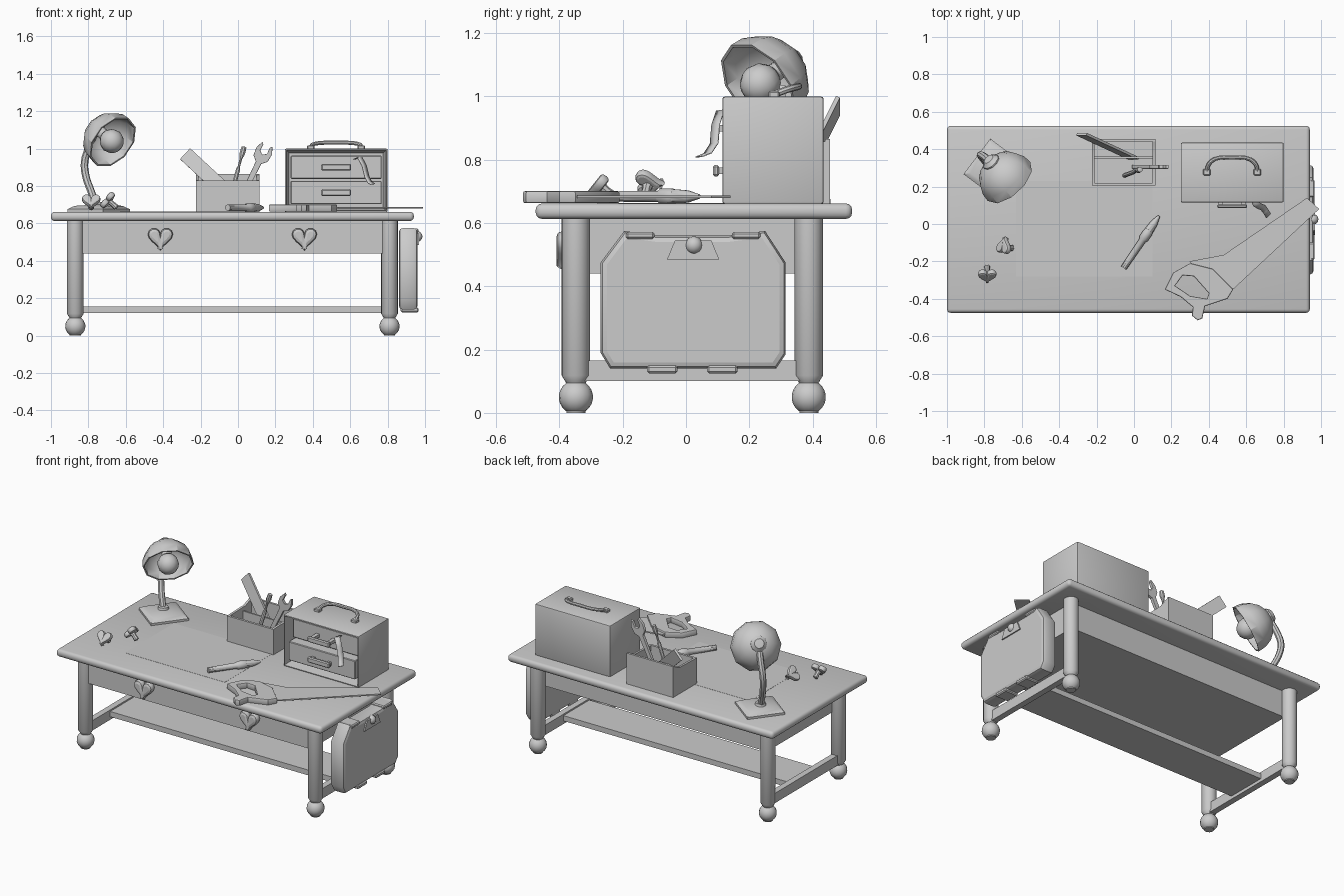
import bpy, bmesh, math
from mathutils import Vector, Matrix

if "Cube" in bpy.data.objects:
    bpy.data.objects.remove(bpy.data.objects["Cube"])

grey = bpy.data.materials.new("plain_grey")
grey.diffuse_color = (0.6, 0.6, 0.6, 1)
grey.use_nodes = True
grey.node_tree.nodes["Principled BSDF"].inputs["Base Color"].default_value = grey.diffuse_color


def finish(ob, smooth=True):
    ob.data.materials.clear()
    ob.data.materials.append(grey)
    if smooth:
        bpy.ops.object.select_all(action='DESELECT')
        ob.select_set(True)
        bpy.context.view_layer.objects.active = ob
        bpy.ops.object.shade_smooth_by_angle(angle=math.radians(35))
    return ob


def from_bm(name, bm, smooth=True):
    me = bpy.data.meshes.new(name)
    bmesh.ops.recalc_face_normals(bm, faces=bm.faces)
    bm.to_mesh(me)
    bm.free()
    ob = bpy.data.objects.new(name, me)
    bpy.context.collection.objects.link(ob)
    return finish(ob, smooth)


def from_curve(name, cu, mat=Matrix()):
    tmp = bpy.data.objects.new(name + "_curve", cu)
    bpy.context.collection.objects.link(tmp)
    me = bpy.data.meshes.new_from_object(tmp.evaluated_get(bpy.context.evaluated_depsgraph_get()))
    bpy.data.objects.remove(tmp)
    me.transform(mat)
    ob = bpy.data.objects.new(name, me)
    bpy.context.collection.objects.link(ob)
    return finish(ob)


def box(name, x, y, z, bevel=0, segs=1):
    bm = bmesh.new()
    bmesh.ops.create_cube(bm, size=1)
    for v in bm.verts:
        v.co = [r[0] + (c + 0.5) * (r[1] - r[0]) for r, c in zip((x, y, z), v.co)]
    if bevel:
        bmesh.ops.bevel(bm, geom=bm.edges[:], offset=bevel, segments=segs, affect='EDGES', profile=0.5)
    return from_bm(name, bm)


def aim(axis, at):
    """Matrix whose local z points along axis."""
    return Matrix.Translation(at) @ Vector(axis).to_track_quat('Z', 'Y').to_matrix().to_4x4()


def lathe(name, profile, mat, sides=16):
    """Spin (radius, height) points around local z."""
    bm = bmesh.new()
    vs = [bm.verts.new((r, 0, h)) for r, h in profile]
    es = [bm.edges.new(p) for p in zip(vs, vs[1:])]
    bmesh.ops.spin(bm, geom=vs + es, cent=(0, 0, 0), axis=(0, 0, 1), angle=2 * math.pi, steps=sides)
    bmesh.ops.remove_doubles(bm, verts=bm.verts[:], dist=0.0005)
    bm.transform(mat)
    return from_bm(name, bm)


def plate(name, loops, half, mat, bevel=0):
    """Extruded outline; extra loops become holes."""
    cu = bpy.data.curves.new(name, 'CURVE')
    cu.dimensions, cu.fill_mode = '2D', 'BOTH'
    cu.extrude, cu.bevel_depth, cu.bevel_resolution, cu.offset = half - bevel, bevel, 1, -bevel
    for pts in loops:
        sp = cu.splines.new('POLY')
        sp.points.add(len(pts) - 1)
        for p, (x, y) in zip(sp.points, pts):
            p.co = (x, y, 0, 1)
        sp.use_cyclic_u = True
    return from_curve(name, cu, mat)


def tube(name, pts, r):
    cu = bpy.data.curves.new(name, 'CURVE')
    cu.dimensions, cu.bevel_depth, cu.bevel_resolution, cu.use_fill_caps = '3D', r, 2, True
    cu.resolution_u = 4
    sp = cu.splines.new('BEZIER')
    sp.bezier_points.add(len(pts) - 1)
    for p, c in zip(sp.bezier_points, pts):
        p.co = c
        p.handle_left_type = p.handle_right_type = 'AUTO'
    return from_curve(name, cu)


def heart(name, w, half, mat, bevel):
    pts = []
    for i in range(24):
        t = 2 * math.pi * i / 24
        pts.append((w * 0.5 * math.sin(t) ** 3,
                    w / 32 * (13 * math.cos(t) - 5 * math.cos(2 * t) - 2 * math.cos(3 * t) - math.cos(4 * t))))
    return plate(name, [pts], half, mat, bevel)


def ball(r, z, n=8, a0=-90, a1=90):
    return [(max(r * math.cos(a), 0), z + r * math.sin(a))
            for a in (math.radians(a0 + (a1 - a0) * i / n) for i in range(n + 1))]


UPRIGHT = Matrix.Rotation(math.pi / 2, 4, 'X')             # outline in x,z
SIDE = Matrix(((0, 0, 1, 0), (1, 0, 0, 0), (0, 1, 0, 0), (0, 0, 0, 1)))  # outline in y,z
at = Matrix.Translation

# Table
box("table_top", (-1, 0.94), (-0.475, 0.525), (0.613, 0.662), 0.02, 3)
box("apron", (-0.85, 0.79), (-0.37, 0.37), (0.44, 0.615))
for x in (-0.87, 0.81):
    for y in (-0.348, 0.388):
        lathe("leg", ball(0.054, 0.05, 8, -68, 55) + [(0.034, 0.1), (0.045, 0.118), (0.045, 0.615), (0, 0.615)],
              at((x, y, 0)))
        lathe("foot_pad", [(0, 0), (0.03, 0), (0.03, 0.01)], at((x, y, 0)))
    box("side_rail", (x - 0.02, x + 0.02), (-0.33, 0.37), (0.1, 0.165))
box("foot_board", (-0.87, 0.81), (-0.12, 0.15), (0.12, 0.155))
for x in (-0.415, 0.355):
    heart("heart_knob", 0.135, 0.025, at((x, -0.385, 0.525)) @ UPRIGHT, 0.018)
box("paper_sheet", (-0.63, 0.1), (-0.28, 0.23), (0.661, 0.663))

# Satchel hung on the right end
outline = [(-0.24, 0.14), (0.285, 0.14), (0.315, 0.185), (0.315, 0.475), (0.25, 0.575),
           (0.13, 0.56), (-0.09, 0.56), (-0.195, 0.575), (-0.27, 0.475), (-0.27, 0.19)]
plate("satchel", [outline], 0.05, at((0.91, 0, 0)) @ SIDE, 0.02)
plate("satchel_clasp", [[(-0.06, 0.485), (0.105, 0.485), (0.08, 0.545), (-0.035, 0.545)]], 0.006,
      at((0.962, 0, 0)) @ SIDE)
lathe("clasp_knob", ball(0.028, 0), at((0.958, 0.025, 0.53)), 12)
for y in (-0.145, 0.19):
    box("satchel_strap_top", (0.87, 0.966), (y - 0.045, y + 0.045), (0.55, 0.572), 0.006)
for y in (-0.075, 0.115):
    box("satchel_strap_bottom", (0.87, 0.965), (y - 0.048, y + 0.048), (0.125, 0.15), 0.006)

# Tool cabinet with open front
bm = bmesh.new()
bmesh.ops.create_cube(bm, size=1)
for v in bm.verts:
    v.co = (0.525 + v.co.x * 0.55, 0.275 + v.co.y * 0.32, 0.83 + v.co.z * 0.34)
bmesh.ops.bevel(bm, geom=bm.edges[:], offset=0.008, segments=2, affect='EDGES', profile=0.5)
front = min(bm.faces, key=lambda f: f.calc_center_median().y)
bmesh.ops.inset_region(bm, faces=[front], thickness=0.022)
for v in front.verts:
    v.co.y += 0.1
new = bmesh.ops.extrude_face_region(bm, geom=[front])
from_bm("cabinet", bm)
for z, depth in ((0.9, 0.17), (0.765, 0.125)):
    box("cabinet_drawer", (0.282, 0.768), (depth, 0.23), (z - 0.062, z + 0.062), 0.004)
    box("drawer_handle", (0.445, 0.605), (0.085, 0.105), (z - 0.018, z + 0.018), 0.006)
    for x in (0.465, 0.585):
        box("handle_post", (x - 0.012, x + 0.012), (0.1, depth + 0.01), (z - 0.01, z + 0.01))
tube("carry_handle", [(0.39, 0.275, 1.005), (0.4, 0.32, 1.022), (0.44, 0.35, 1.03), (0.525, 0.355, 1.032),
                      (0.61, 0.35, 1.03), (0.65, 0.32, 1.022), (0.66, 0.275, 1.005)], 0.011)
for x in (0.39, 0.66):
    box("handle_foot", (x - 0.02, x + 0.02), (0.26, 0.295), (0.995, 1.018), 0.005)
# Ribbon hanging out of the cabinet
bm = bmesh.new()
rows = []
for x, y, z in ((0.63, 0.14, 0.945), (0.65, 0.095, 0.955), (0.675, 0.08, 0.91), (0.69, 0.075, 0.85),
                (0.705, 0.055, 0.82), (0.72, 0.03, 0.81)):
    rows.append([bm.verts.new((x - 0.012, y, z)), bm.verts.new((x + 0.012, y + 0.025, z + 0.004))])
for a, b in zip(rows, rows[1:]):
    bm.faces.new((a[0], a[1], b[1], b[0]))
rib = from_bm("ribbon", bm)
rib.modifiers.new("thick", 'SOLIDIFY').thickness = 0.004

# Desk lamp
lathe("lamp_base", [(0, 0), (0.168, 0), (0.168, 0.016), (0.13, 0.034), (0, 0.042)],
      at((-0.745, 0.29, 0.66)) @ Matrix.Rotation(math.radians(8), 4, 'Z'), 4)
lathe("lamp_collar", [(0, 0), (0.035, 0), (0.03, 0.02), (0, 0.022)], at((-0.755, 0.3, 0.695)), 12)
tube("lamp_stem", [(-0.755, 0.3, 0.69), (-0.785, 0.325, 0.77), (-0.815, 0.36, 0.86), (-0.82, 0.37, 0.93),
                   (-0.8, 0.36, 1.0), (-0.765, 0.33, 1.09)], 0.02)
head = aim((-0.59, 0.64, 0.49), (-0.675, 0.235, 1.04))
shade = ball(0.155, 0, 5, -4, 90)
inner = [(r * 0.94, h * 0.94) for r, h in reversed(shade)]
lathe("lamp_shade", inner + shade, head, 10)
lathe("lamp_cap", [(0.05, 0.13), (0.05, 0.155), (0.03, 0.175), (0, 0.178)], head, 10)
lathe("lamp_bulb", ball(0.065, 0.0) + [(0.03, 0.06), (0.03, 0.13)], head, 12)

# Tool bin with divider
X, Y = (-0.225, 0.115), (0.205, 0.455)
box("bin_floor", X, Y, (0.66, 0.69))
box("bin_front", X, (0.205, 0.22), (0.66, 0.83))
box("bin_back", X, (0.44, 0.455), (0.66, 0.865))
box("bin_divider", X, (0.35, 0.36), (0.68, 0.81))
for x in (-0.2175, 0.1075):
    plate("bin_side", [[(0.205, 0.66), (0.455, 0.66), (0.455, 0.865), (0.38, 0.835), (0.205, 0.83)]], 0.0075,
          at((x, 0, 0)) @ SIDE)
# Ruler, screwdriver and spanner in the bin
d = Vector((-0.28, 0.13, 0.26))
b, w, p = Vector((0.0, 0.35, 0.71)), Vector((0.027, 0, 0.029)), Vector((0.003, 0.006, -0.003))
bm = bmesh.new()
for s in (0, 1):
    for u in (-1, 1):
        for t in (-1, 1):
            bm.verts.new(b + d * s + w * u + p * t)
bmesh.ops.convex_hull(bm, input=bm.verts[:])
from_bm("ruler", bm, False)
lathe("screwdriver", [(0, 0), (0.012, 0), (0.012, 0.2), (0.007, 0.21), (0.007, 0.255), (0.016, 0.285), (0.014, 0.32),
                      (0, 0.325)], aim((0.08, 0.03, 0.3), (-0.05, 0.26, 0.7)), 8)
wrench = [(-0.012, 0), (0.012, 0), (0.016, 0.25), (0.042, 0.275), (0.046, 0.32), (0.03, 0.36), (0.02, 0.35),
          (0.02, 0.312), (0, 0.298), (-0.02, 0.312), (-0.02, 0.35), (-0.03, 0.36), (-0.046, 0.32), (-0.042, 0.275),
          (-0.016, 0.25)]
plate("spanner", [wrench], 0.01, at((0.0, 0.305, 0.7)) @ Matrix.Rotation(math.radians(26), 4, 'Y') @ UPRIGHT, 0.003)

# Craft knife
knife = aim((0.19, 0.28, 0), (-0.055, -0.235, 0.684))
lathe("knife_handle", [(0, 0), (0.017, 0), (0.019, 0.18), (0.026, 0.19), (0.026, 0.23), (0.02, 0.25), (0, 0.25)],
      knife, 10)
lathe("knife_blade", [(0.024, 0.24), (0.02, 0.29), (0.007, 0.335), (0, 0.337)], knife, 10)

# Hand saw
plate("saw_blade", [[(0.295, -0.2), (0.48, -0.165), (0.925, 0.14), (0.99, 0.08), (0.535, -0.345), (0.42, -0.33)]],
      0.004, at((0, 0, 0.683)))
grip = [(0.165, -0.35), (0.21, -0.26), (0.3, -0.21), (0.42, -0.24), (0.53, -0.35), (0.5, -0.4), (0.38, -0.44),
        (0.365, -0.505), (0.34, -0.515), (0.31, -0.49), (0.315, -0.445), (0.25, -0.39)]
hole = [(0.22, -0.33), (0.26, -0.275), (0.32, -0.28), (0.4, -0.37), (0.39, -0.4), (0.3, -0.385)]
plate("saw_handle", [grip, hole], 0.019, at((0, 0, 0.682)), 0.006)

# Heart-headed pins lying on the table
for pos, axis, turn in (((-0.695, -0.12, 0.725), (0.75, -0.15, -0.65), 90), ((-0.785, -0.275, 0.72), (0, 0.75, -0.6), 0)):
    m = aim(axis, pos)
    heart("pin_head", 0.1, 0.016, m @ Matrix.Rotation(math.radians(turn), 4, 'Z'), 0.01)
    lathe("pin_stem", [(0, 0), (0.02, 0), (0.014, 0.03), (0.016, 0.06), (0, 0.066)], m, 8)
